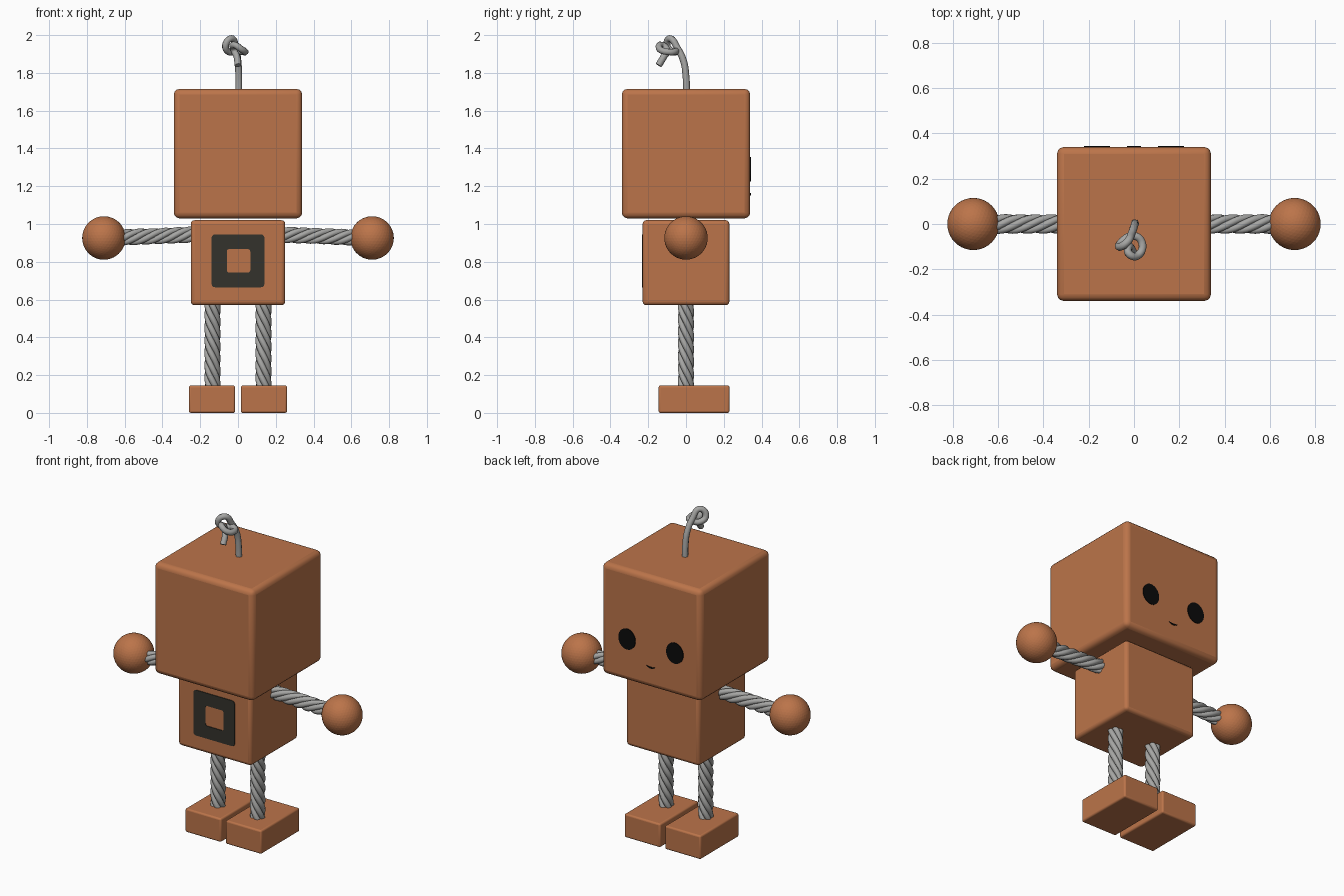
import bpy
import bmesh
import math
from mathutils import Vector

cube = bpy.data.objects.get("Cube")
if cube:
    bpy.data.objects.remove(cube)


def material(name, rgb):
    m = bpy.data.materials.new(name)
    m.use_nodes = True
    m.diffuse_color = (*rgb, 1)
    m.node_tree.nodes["Principled BSDF"].inputs["Base Color"].default_value = (*rgb, 1)
    return m


WOOD = material("warm_wood", (0.5, 0.175, 0.068))
ROPE = material("grey_rope", (0.38, 0.38, 0.37))
PANEL = material("dark_panel", (0.033, 0.032, 0.025))
BLACK = material("black_paint", (0.003, 0.003, 0.003))


def mesh_object(name, bm, mat):
    bmesh.ops.recalc_face_normals(bm, faces=bm.faces)
    mesh = bpy.data.meshes.new(name)
    bm.to_mesh(mesh)
    bm.free()
    obj = bpy.data.objects.new(name, mesh)
    bpy.context.collection.objects.link(obj)
    mesh.materials.append(mat)
    return obj


def smooth(obj, degrees):
    bpy.ops.object.select_all(action="DESELECT")
    obj.select_set(True)
    bpy.context.view_layer.objects.active = obj
    bpy.ops.object.shade_smooth_by_angle(angle=math.radians(degrees))


def block(name, low, high, radius):
    """Box between two corners with rounded edges."""
    low, high = Vector(low), Vector(high)
    bm = bmesh.new()
    bmesh.ops.create_cube(bm, size=1)
    bmesh.ops.scale(bm, vec=high - low, verts=bm.verts)
    bmesh.ops.translate(bm, vec=(low + high) / 2, verts=bm.verts)
    obj = mesh_object(name, bm, WOOD)
    bevel = obj.modifiers.new("rounded_edges", "BEVEL")
    bevel.width = radius
    bevel.segments = 3
    smooth(obj, 40)
    return obj


def tube(name, paths, radius, kind="POLY"):
    """Round tubes along one or more paths, converted to a mesh."""
    curve = bpy.data.curves.new(name, "CURVE")
    curve.dimensions = "3D"
    curve.bevel_depth = radius
    curve.bevel_resolution = 2
    curve.resolution_u = 8
    curve.use_fill_caps = True
    for path in paths:
        spline = curve.splines.new(kind)
        if kind == "BEZIER":
            spline.bezier_points.add(len(path) - 1)
            for point, co in zip(spline.bezier_points, path):
                point.co = co
                point.handle_left_type = point.handle_right_type = "AUTO"
        else:
            spline.points.add(len(path) - 1)
            for point, co in zip(spline.points, path):
                point.co = (*co, 1)
    obj = bpy.data.objects.new(name, curve)
    bpy.context.collection.objects.link(obj)
    curve.materials.append(ROPE)
    bpy.ops.object.select_all(action="DESELECT")
    obj.select_set(True)
    bpy.context.view_layer.objects.active = obj
    bpy.ops.object.convert(target="MESH")
    smooth(bpy.context.view_layer.objects.active, 50)


def rope(name, start, end, strands=5, pitch=0.33, core=0.027):
    """Twisted strands around a straight axis."""
    start, end = Vector(start), Vector(end)
    axis = end - start
    side = axis.cross(Vector((0, 1, 0))).normalized()
    up = axis.normalized().cross(side)
    steps = 40
    paths = []
    for k in range(strands):
        path = []
        for i in range(steps + 1):
            t = i / steps
            a = math.tau * (k / strands - t * axis.length / pitch)
            path.append(start + axis * t + core * (side * math.cos(a) + up * math.sin(a)))
        paths.append(path)
    tube(name, paths, 0.0165)


def plate(name, outline, y, depth, mat, hole=None):
    """Thin plate from an x-z outline, with an optional hole of equal point count."""
    bm = bmesh.new()
    outer = [bm.verts.new((x, y, z)) for x, z in outline]
    if hole:
        inner = [bm.verts.new((x, y, z)) for x, z in hole]
        n = len(outer)
        for i in range(n):
            j = (i + 1) % n
            bm.faces.new((outer[i], outer[j], inner[j], inner[i]))
    else:
        bm.faces.new(outer)
    made = bmesh.ops.extrude_face_region(bm, geom=bm.faces[:])
    moved = [v for v in made["geom"] if isinstance(v, bmesh.types.BMVert)]
    bmesh.ops.translate(bm, vec=(0, depth, 0), verts=moved)
    return mesh_object(name, bm, mat)


def rounded_square(cx, cz, half, radius):
    points = []
    for q in range(4):
        corner = math.radians(45 + 90 * q)
        ox = math.copysign(half - radius, math.cos(corner))
        oz = math.copysign(half - radius, math.sin(corner))
        for s in range(4):
            a = math.radians(90 * q + 30 * s)
            points.append((cx + ox + radius * math.cos(a), cz + oz + radius * math.sin(a)))
    return points


# Head and body
block("head", (-0.34, -0.34, 1.03), (0.34, 0.34, 1.715), 0.03)
block("body", (-0.25, -0.23, 0.57), (0.25, 0.23, 1.02), 0.02)

# Feet, legs, arms and hands, once per side
for side, s in (("left", 1), ("right", -1)):
    xs = sorted((s * 0.015, s * 0.26))
    block(side + "_foot", (xs[0], -0.145, 0), (xs[1], 0.23, 0.145), 0.01)
    rope(side + "_leg", (s * 0.135, 0, 0.12), (s * 0.135, 0, 0.6))
    rope(side + "_arm", (s * 0.22, 0, 0.944), (s * 0.64, 0, 0.928))
    bm = bmesh.new()
    bmesh.ops.create_icosphere(bm, subdivisions=4, radius=0.115)
    bmesh.ops.translate(bm, vec=(s * 0.71, 0, 0.926), verts=bm.verts)
    mesh_object(side + "_hand", bm, WOOD)

# Knotted cord on top of the head
knot = [(0.004, 0.004, 1.69), (0.004, 0, 1.78), (0, -0.012, 1.86),
        (-0.012, -0.045, 1.93), (-0.035, -0.085, 1.982), (-0.066, -0.1, 1.945),
        (-0.045, -0.07, 1.91), (0, -0.052, 1.915), (0.036, -0.085, 1.91),
        (0.018, -0.138, 1.925), (-0.022, -0.132, 1.948), (-0.022, -0.1, 1.922),
        (-0.006, -0.118, 1.885), (0, -0.145, 1.84)]
tube("knotted_cord", [knot], 0.018, "BEZIER")

# Chest panel with a square window
plate("chest_panel", rounded_square(0, 0.805, 0.14, 0.018), -0.229, -0.005, PANEL,
      rounded_square(0.003, 0.805, 0.062, 0.012))

# Eyes and smile
for side, s in (("left", 1), ("right", -1)):
    ring = [math.tau * i / 32 for i in range(32)]
    plate(side + "_eye", [(s * 0.163 + 0.058 * math.cos(a), 1.29 + 0.064 * math.sin(a))
                          for a in ring], 0.339, 0.005, BLACK)
arc = [-0.03 + 0.06 * i / 10 for i in range(11)]
lower = [(x, 1.152 + 12 * x * x) for x in arc]
upper = [(x, 1.161 + 3 * x * x) for x in reversed(arc)]
upper = [(x, max(z, 1.153 + 12 * x * x)) for x, z in upper]
plate("mouth", lower + upper, 0.339, 0.005, BLACK)
